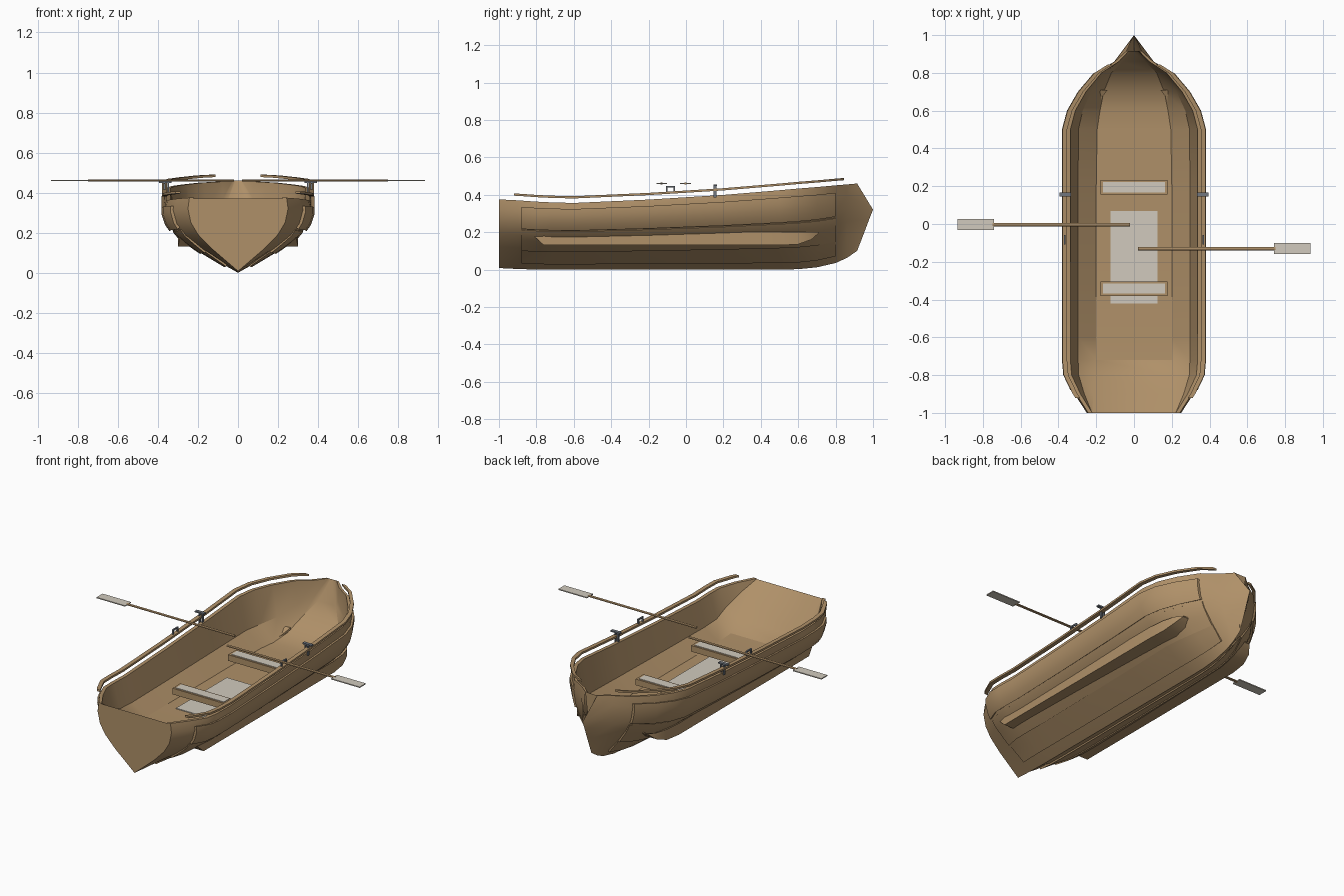
import bpy, bmesh, math
from mathutils import Matrix, Vector

if "Cube" in bpy.data.objects:
    bpy.data.objects.remove(bpy.data.objects["Cube"])

def material(name, rgb):
    m = bpy.data.materials.new(name)
    m.diffuse_color = (*rgb, 1)
    m.use_nodes = True
    m.node_tree.nodes["Principled BSDF"].inputs["Base Color"].default_value = m.diffuse_color
    return m

WOOD = material("wood", (0.43, 0.28, 0.14))
PALE = material("pale_wood", (0.64, 0.59, 0.51))
METAL = material("metal", (0.16, 0.18, 0.21))

def finish(name, bm, mat, mirror=False, smooth=False):
    bmesh.ops.remove_doubles(bm, verts=bm.verts, dist=1e-5)
    bmesh.ops.recalc_face_normals(bm, faces=bm.faces)
    me = bpy.data.meshes.new(name)
    bm.to_mesh(me)
    bm.free()
    ob = bpy.data.objects.new(name, me)
    bpy.context.collection.objects.link(ob)
    me.materials.append(mat)
    if mirror:
        ob.modifiers.new("mirror", 'MIRROR')
    if smooth:
        bpy.ops.object.select_all(action='DESELECT')
        ob.select_set(True)
        bpy.context.view_layer.objects.active = ob
        bpy.ops.object.shade_smooth_by_angle(angle=math.radians(28))
    return ob

def skin(bm, rings):
    """Bridge closed rings of equal length; return the vertex rows."""
    rows = [[bm.verts.new(p) for p in r] for r in rings]
    n = len(rows[0])
    for a, b in zip(rows, rows[1:]):
        for i in range(n):
            j = (i + 1) % n
            bm.faces.new((a[i], a[j], b[j], b[i]))
    return rows

def loft(name, rings, mat, mirror=True):
    bm = bmesh.new()
    rows = skin(bm, rings)
    bm.faces.new(rows[0])
    bm.faces.new(rows[-1])
    return finish(name, bm, mat, mirror, True)

def boxes(name, spans, mat, mirror=False):
    """Join boxes given as (x0, x1, y0, y1, z0, z1)."""
    bm = bmesh.new()
    for x0, x1, y0, y1, z0, z1 in spans:
        m = Matrix.Translation(((x0 + x1) / 2, (y0 + y1) / 2, (z0 + z1) / 2))
        m = m @ Matrix.Diagonal((x1 - x0, y1 - y0, z1 - z0, 1))
        bmesh.ops.create_cube(bm, size=1, matrix=m)
    return finish(name, bm, mat, mirror)

# Hull stations: y, half beam, keel z, sheer z, floor z, floor half width
STATIONS = [
    (-1.0, .250, .008, .375, .371, .225),
    (-.90, .315, .003, .370, .290, .215),
    (-.80, .363, .000, .363, .205, .205),
    (-.72, .370, .000, .359, .152, .200),
    (-.60, .370, .000, .356, .145, .200),
    (-.20, .370, .000, .374, .145, .200),
    (.20, .370, .000, .399, .145, .200),
    (.50, .370, .000, .424, .145, .195),
    (.60, .343, .002, .433, .147, .180),
    (.70, .285, .012, .441, .170, .160),
    (.80, .200, .035, .450, .250, .120),
    (.86, .105, .062, .455, .335, .060)]
# Section: fraction of half beam, fraction of height
SECTION = [(0, 0), (.53, .31), (.80, .50), (.94, .66), (1, .85), (.97, 1)]

def station(y):
    for a, b in zip(STATIONS, STATIONS[1:]):
        if y <= b[0]:
            t = (y - a[0]) / (b[0] - a[0])
            return [p + (q - p) * t for p, q in zip(a, b)]
    return STATIONS[-1]

def side_point(y, f):
    """Point on the hull's side at height fraction f."""
    _, w, k, s, _, _ = station(y)
    for (x0, f0), (x1, f1) in zip(SECTION, SECTION[1:]):
        if f <= f1:
            x = x0 + (x1 - x0) * (f - f0) / (f1 - f0)
            return Vector((x * w, y, k + f * (s - k)))

# Hull: one loop per station runs around the outside and back along the inside
def hull_ring(half_out, half_in):
    flip = lambda p: (-p[0], p[1], p[2])
    return ([flip(p) for p in half_out[:0:-1]] + half_out
            + half_in[::-1] + [flip(p) for p in half_in])

rings = []
for y, w, k, s, fz, fw in STATIONS:
    out = [(a * w, y, k + f * (s - k)) for a, f in SECTION]
    top = .97 * w - .022
    inn = [(fw, y, fz), (fw + .7 * (top - fw), y, fz + .3 * (s - fz)), (top, y, s)]
    rings.append(hull_ring(out, inn))
stem = [(0, .915, .10), (0, .947, .182), (0, .98, .27), (0, 1, .32),
        (0, 1, .32), (.04, .915, .46)]
rings.append(hull_ring(stem, [(.012, .915, .46), (.02, .915, .46), (.028, .915, .46)]))
bm = bmesh.new()
rows = skin(bm, rings)
bm.faces.new(rows[0])
last = rows[-1]
bm.faces.new([last[0], last[5]] + last[10:])
finish("hull", bm, WOOD, smooth=True)

# Overlapping planks on the hull sides
PLANK_Y = [-.88, -.8, -.72, -.6, -.2, .2, .5, .6, .7, .8]
for n, (f0, f1, d0, d1) in enumerate([(.10, .29, .009, .005), (.29, .58, .011, .005),
                                      (.61, .90, .014, .015)]):
    prings = []
    for y in PLANK_Y:
        inner, outer = [], []
        for i in range(5):
            t = i / 4
            f = f0 + (f1 - f0) * t
            p = side_point(y, f)
            d = side_point(y, f + .02) - side_point(y, f - .02)
            nrm = Vector((d.z, 0, -d.x)).normalized()
            inner.append(p - nrm * .004)
            outer.append(p + nrm * (d0 + (d1 - d0) * t))
        prings.append(inner + outer[::-1])
    loft(f"plank_{n + 1}", prings, WOOD)

# Bilge runners: wedge along each side, tapering at the ends
runner = [(-.82, .288, .185), (-.76, .30, .13), (.50, .30, .13),
          (.60, .29, .135), (.67, .27, .16), (.71, .24, .195)]
loft("bilge_runner", [[(x, y, .20), (x, y, z), (x - .10, y, z), (x - .10, y, z + .012)]
                      for y, x, z in runner], WOOD)

# Gunwale rails, standing just above the sheer
rail = []
for y in [-.92, -.9, -.8, -.72, -.6, -.2, .2, .5, .6, .7, .8, .845]:
    _, w, _, s, _, _ = station(y)
    x, z = w + .009, s + .024
    rail.append([(x - .025, y, z), (x, y, z), (x, y, z + .012), (x - .025, y, z + .012)])
loft("gunwale_rail", rail, WOOD)

# Floor panel
boxes("floor_panel", [(-.125, .125, -.42, .07, .14, .150)], PALE)

# Seats: wooden frame with a pale inset
for n, y in enumerate((-.342, .195)):
    boxes(f"seat_{n + 1}", [(-.178, .178, y - .038, y + .038, .205, .242)], WOOD)
    boxes(f"seat_inset_{n + 1}", [(-.163, .163, y - .027, y + .027, .235, .245)], PALE)

# Oarlocks: a bracket across the rail and a smaller one along it
boxes("oarlock", [(.345, .352, .148, .162, .385, .452), (.364, .371, .148, .162, .385, .452),
                  (.333, .395, .146, .166, .448, .456)], METAL, True)
boxes("rail_bracket", [(.362, .371, -.108, -.100, .415, .445), (.362, .371, -.066, -.058, .415, .445),
                       (.362, .371, -.108, -.058, .438, .446)], METAL, True)

# Oars laid across the boat
for name, side, y in (("left", -1, -.003), ("right", 1, -.13)):
    bm = bmesh.new()
    m = Matrix.Translation((side * .385, y, .46)) @ Matrix.Diagonal((1, 1, .6, 1))
    m = m @ Matrix.Rotation(math.pi / 2, 4, 'Y')
    bmesh.ops.create_cone(bm, cap_ends=True, segments=10, radius1=.009, radius2=.009,
                          depth=.73, matrix=m)
    finish(name + "_oar_shaft", bm, WOOD, smooth=True)
    xs = sorted((side * .742, side * .935))
    boxes(name + "_oar_blade", [(*xs, y - .029, y + .029, .457, .463)], PALE)
